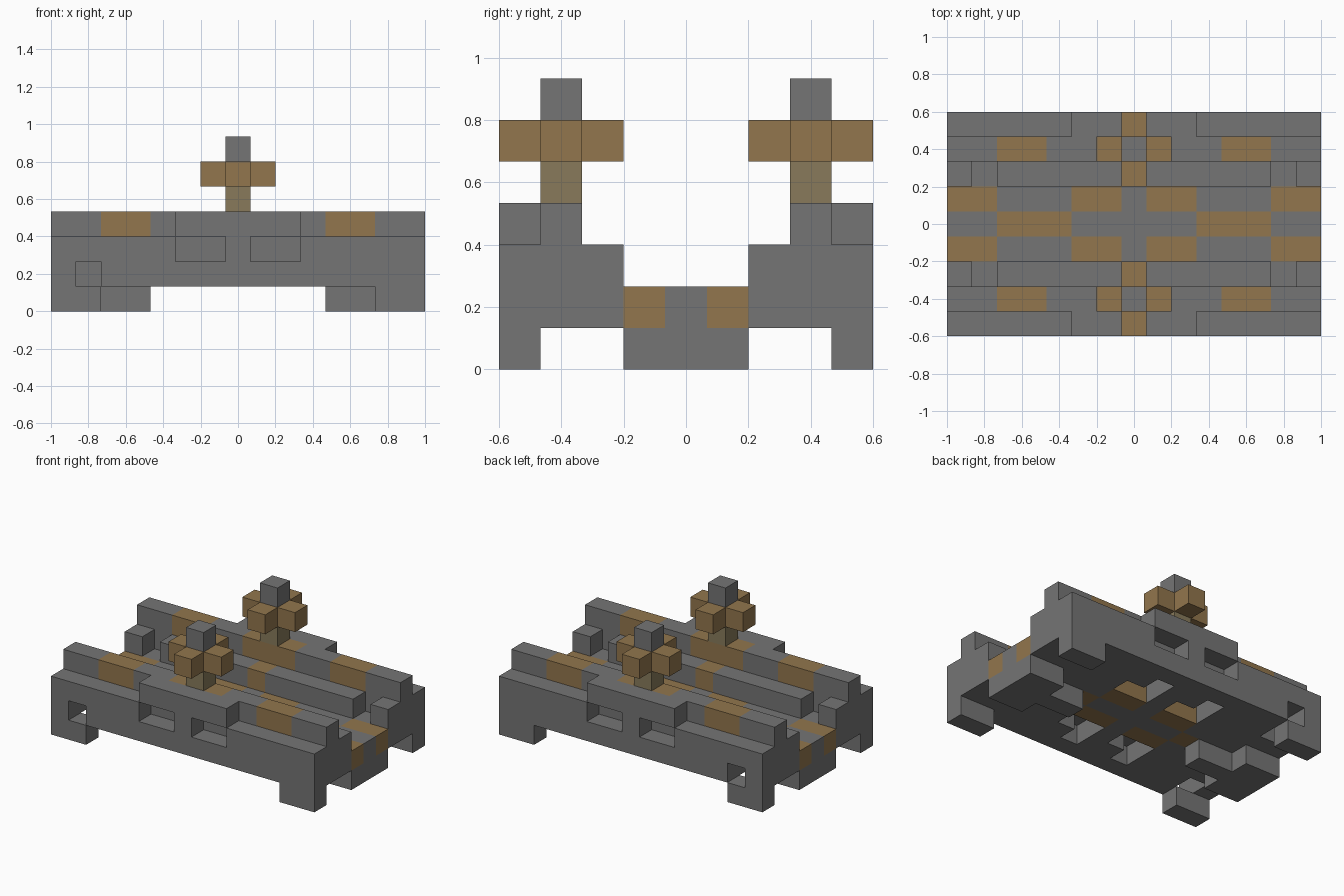
import bpy, bmesh
from mathutils import Vector

if "Cube" in bpy.data.objects:
    bpy.data.objects.remove(bpy.data.objects["Cube"])

S = 2 / 15  # block size


def srgb(*rgb):
    return tuple((c / 255 / 12.92) if c < 11 else ((c / 255 + 0.055) / 1.055) ** 2.4 for c in rgb) + (1.0,)


def material(name, color):
    m = bpy.data.materials.new(name)
    m.use_nodes = True
    m.diffuse_color = color
    bsdf = m.node_tree.nodes["Principled BSDF"]
    bsdf.inputs["Base Color"].default_value = color
    bsdf.inputs["Roughness"].default_value = 0.9
    return m


MATS = [material("stone grey", srgb(117, 117, 117)),
        material("wood tan", srgb(146, 118, 77)),
        material("olive brown", srgb(136, 122, 91))]
GREY, TAN, OLIVE = range(3)

parts = {}


def fill(part, xs, ys, zs, color=GREY):
    cells = parts.setdefault(part, {})
    for x in xs:
        for y in ys:
            for z in zs:
                cells[x, y, z] = color


def carve(part, xs, ys, zs):
    for x in xs:
        for y in ys:
            for z in zs:
                parts[part].pop((x, y, z), None)


FULL = range(-7, 8)

# Deck with checkered inlays and T-shaped end feet
fill("deck", FULL, (-1, 0, 1), (1,))
fill("deck", (-2, -1, 1, 2, -7, -6, 6, 7), (-1, 1), (1,), TAN)
fill("deck", (-5, -4, -3, 3, 4, 5), (0,), (1,), TAN)
for s in (-1, 1):
    fill("end_feet", (6 * s, 7 * s), (-1, 0, 1), (0,))
    fill("end_feet", (4 * s, 5 * s), (0,), (0,))

for s, side in ((-1, "front"), (1, "back")):
    beam, rail, wall, post = (side + n for n in ("_beam", "_rail", "_wall", "_finial"))

    # Inner beam with separate end blocks and open pockets below
    fill(beam, FULL, (2 * s,), (1,))
    fill(beam, range(-5, 6), (2 * s,), (2,))
    fill(beam, (-7, 7), (2 * s,), (2,))
    fill(beam, (0,), (2 * s,), (2,), TAN)
    carve(beam, (-2, -1, 1, 2), (2 * s,), (1,))

    # High rail with wooden bands
    fill(rail, FULL, (3 * s,), (1, 2, 3))
    fill(rail, (-5, -4, -1, 0, 1, 4, 5), (3 * s,), (3,), TAN)
    carve(rail, (-6, -2, 1), (3 * s,), (1,))

    # Outer wall with raised middle, window recesses and corner legs
    fill(wall, FULL, (4 * s,), (1, 2))
    fill(wall, range(-2, 3), (4 * s,), (3,))
    fill(wall, (-7, -6, 6, 7), (4 * s,), (0,))
    carve(wall, (-2, -1, 1, 2), (4 * s,), (2,))
    carve(wall, (-6,), (4 * s,), (1,))

    # Finial: stem, cross arms and cap
    fill(post, (0,), (3 * s,), (4,), OLIVE)
    fill(post, (-1, 0, 1), (3 * s,), (5,), TAN)
    fill(post, (0,), (2 * s, 4 * s), (5,), TAN)
    fill(post, (0,), (3 * s,), (6,))

solid = {c for cells in parts.values() for c in cells}
DIRS = [Vector(d) for d in ((1, 0, 0), (-1, 0, 0), (0, 1, 0), (0, -1, 0), (0, 0, 1), (0, 0, -1))]


def build(name, cells):
    """Make one object out of the exposed block faces."""
    bm = bmesh.new()
    for cell, color in cells.items():
        centre = Vector(cell) + Vector((0, 0, 0.5))
        for d in DIRS:
            if tuple(int(a + b) for a, b in zip(cell, d)) in solid:
                continue
            u = Vector((d.y, d.z, d.x))
            v = d.cross(u)
            corners = [centre + (d + a * u + b * v) / 2
                       for a, b in ((-1, -1), (1, -1), (1, 1), (-1, 1))]
            face = bm.faces.new([bm.verts.new(p * S) for p in corners])
            face.material_index = color
    bmesh.ops.remove_doubles(bm, verts=bm.verts, dist=0.001)
    mesh = bpy.data.meshes.new(name)
    bm.to_mesh(mesh)
    bm.free()
    for m in MATS:
        mesh.materials.append(m)
    bpy.context.scene.collection.objects.link(bpy.data.objects.new(name, mesh))


for name, cells in parts.items():
    build(name, cells)
